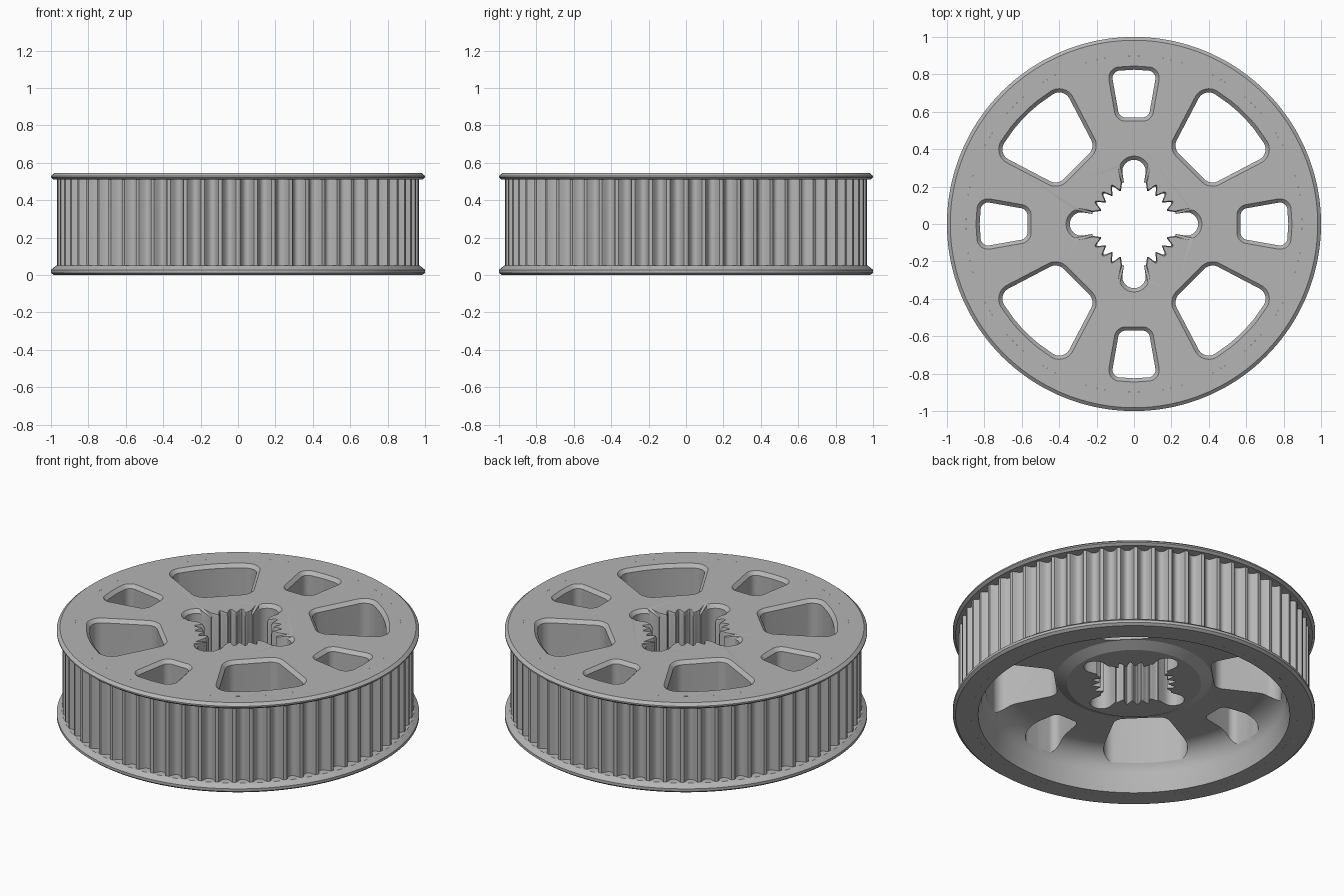
import bpy, bmesh, math
from mathutils import Vector

if "Cube" in bpy.data.objects:
    bpy.data.objects.remove(bpy.data.objects["Cube"], do_unlink=True)

TEETH, STEPS = 64, 10
TOP, CHAMFER = 0.545, 0.02
SEAM = 0.9

grey = bpy.data.materials.new("machined grey")
grey.use_nodes = True
colour = (0.46, 0.46, 0.46, 1)
grey.diffuse_color = colour
grey.node_tree.nodes["Principled BSDF"].inputs["Base Color"].default_value = colour


def polar(r, a):
    return Vector((r * math.cos(a), r * math.sin(a)))


def loft(bm, rings, wrap):
    """Skin stacked rings of 3D points; wrap joins last to first, else cap."""
    rows = [[bm.verts.new(p) for p in ring] for ring in rings]
    n = len(rows[0])
    pairs = list(zip(rows, rows[1:]))
    if wrap:
        pairs.append((rows[-1], rows[0]))
    for lo, hi in pairs:
        for i in range(n):
            j = (i + 1) % n
            bm.faces.new((lo[i], lo[j], hi[j], hi[i]))
    if not wrap:
        bm.faces.new(rows[0][::-1])
        bm.faces.new(rows[-1])


def make_object(name, bm):
    bmesh.ops.recalc_face_normals(bm, faces=bm.faces)
    mesh = bpy.data.meshes.new(name)
    bm.to_mesh(mesh)
    bm.free()
    mesh.materials.append(grey)
    ob = bpy.data.objects.new(name, mesh)
    bpy.context.collection.objects.link(ob)
    return ob


def lathe(name, profile, count, wrap):
    """Turn (radius, height) points about z; a radius may depend on the step."""
    bm = bmesh.new()
    rings = [[(*polar(r(i) if callable(r) else r, math.tau * i / count), z)
              for i in range(count)] for r, z in profile]
    loft(bm, rings, wrap)
    return make_object(name, bm)


def groove(i):
    """Belt tooth outline: flat land with a rounded groove."""
    u = abs((i % STEPS) / STEPS - 0.5) / 0.33
    return 0.968 - 0.04 * math.sqrt(max(0, 1 - u * u))


# Toothed rim with a flange at each end
rim = lathe("toothed_rim", [
    (SEAM, 0), (0.985, 0), (1, 0.012), (1, 0.028), (0.972, 0.05),
    (groove, 0.052), (groove, 0.51),
    (0.985, 0.51), (1, 0.522), (1, 0.53), (0.982, TOP), (SEAM, TOP)],
    TEETH * STEPS, True)

# Web: thick plate, recessed underneath with a filleted wall
fillet = [(0.70 + 0.14 * math.sin(k * math.pi / 20), 0.09 + 0.14 * math.cos(k * math.pi / 20))
          for k in range(11)]
web = lathe("web", [(0.37, 0.2), (0.43, 0.23)] + fillet +
            [(0.86, 0), (SEAM, 0), (SEAM, TOP)], 160, False)


# Cutters: each outline widens at the top to leave a chamfer
def add_cutter(bm, outline):
    levels = [(-0.1, 0), (TOP - CHAMFER, 0), (TOP, CHAMFER), (0.65, CHAMFER)]
    loft(bm, [[(*p, z) for p in outline(grow)] for z, grow in levels], False)


def rounded(centres, radius, turn):
    """Convex outline around equal circles, turned about the axis."""
    def outline(grow):
        pts = []
        for k in range(72):
            d = polar(1, math.tau * (k + 0.5) / 72)
            c = max(centres, key=lambda q: q.dot(d))
            p = c + d * (radius - CHAMFER + grow)
            pts.append(polar(p.length, math.atan2(p.y, p.x) + turn))
        return pts
    return outline


def bore(grow):
    """Splined bore with four round lobes."""
    n = 384
    pts = []
    for k in range(n):
        a = math.tau * (k + 0.5) / n
        r = 0.21 + 0.5 * grow + 0.02 * math.cos(24 * a)
        b = (a + math.pi / 4) % (math.pi / 2) - math.pi / 4
        s, lobe = 0.28 * math.sin(b), 0.063 + grow
        if abs(s) < lobe:
            r = max(r, 0.28 * math.cos(b) + math.sqrt(lobe ** 2 - s * s))
        pts.append(polar(r, a))
    return pts


arc = [polar(0.755, math.radians(32 + 26 * k / 12)) for k in range(13)]
large = arc + [Vector((0.42, 0.285)), Vector((0.285, 0.42))]
small = [Vector(p) for p in ((0.78, 0.075), (0.78, -0.075), (0.785, 0), (0.61, 0.045), (0.61, -0.045))]

bm = bmesh.new()
add_cutter(bm, bore)
for q in range(4):
    turn = q * math.pi / 2
    add_cutter(bm, rounded(large, 0.083, turn))
    add_cutter(bm, rounded(small, 0.06, turn))
bmesh.ops.triangulate(bm, faces=bm.faces)
holes = make_object("hole_cutter", bm)
holes.hide_render = True

# Cut the windows and bore, then drop the cutter
mod = web.modifiers.new("holes", 'BOOLEAN')
mod.operation = 'DIFFERENCE'
mod.solver = 'MANIFOLD'
mod.object = holes
bpy.ops.object.select_all(action='DESELECT')
web.select_set(True)
bpy.context.view_layer.objects.active = web
bpy.ops.object.modifier_apply(modifier=mod.name)
bpy.data.objects.remove(holes, do_unlink=True)

# Smooth curved walls, keep edges crisp
rim.select_set(True)
bpy.ops.object.shade_smooth_by_angle(angle=math.radians(25))
